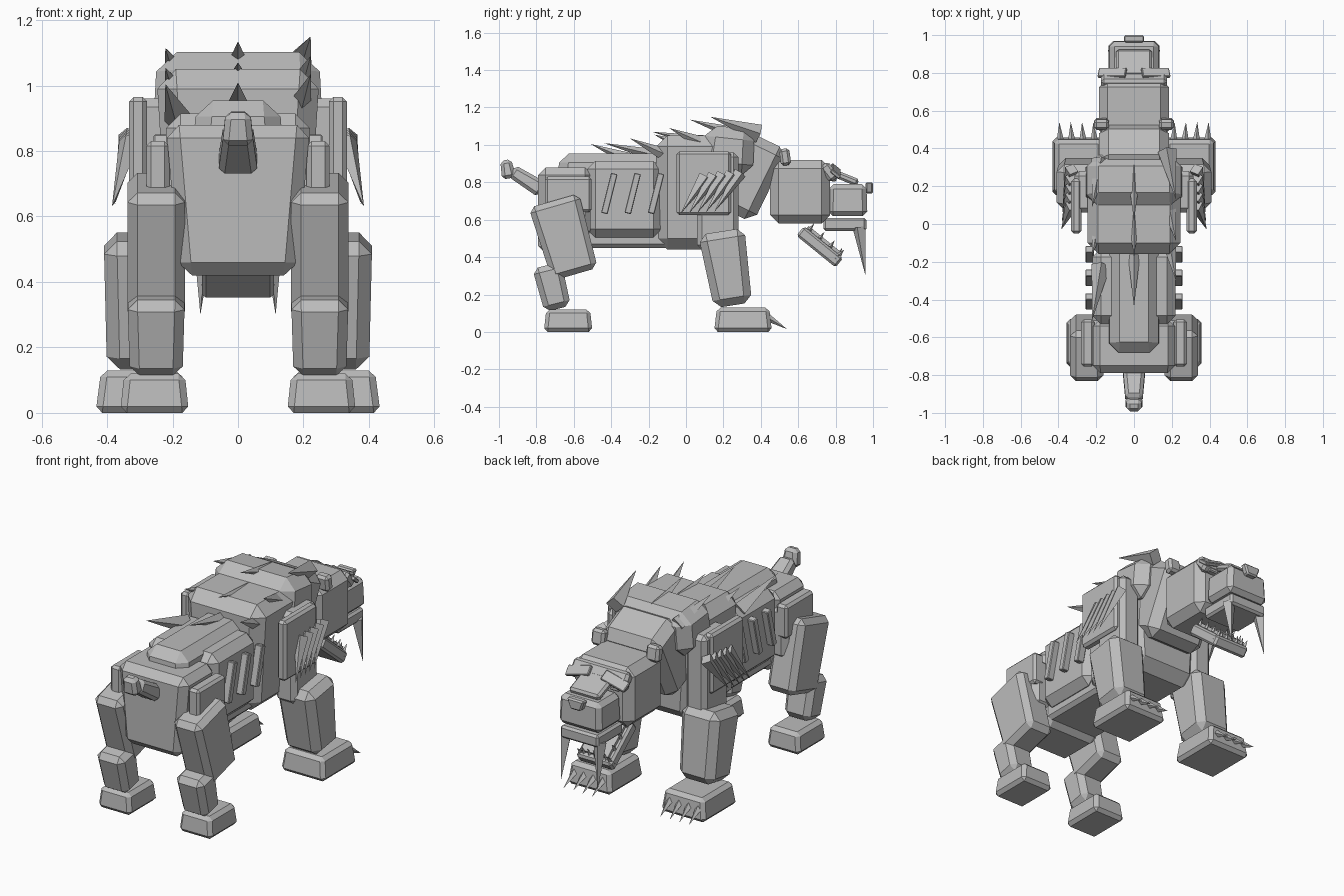
import bpy, bmesh, math
from mathutils import Vector, Matrix

grey = bpy.data.materials.new("stone_grey")
grey.diffuse_color = (0.5, 0.5, 0.5, 1)


def finish(name, bm):
    bmesh.ops.recalc_face_normals(bm, faces=bm.faces)
    mesh = bpy.data.meshes.new(name)
    bm.to_mesh(mesh)
    bm.free()
    mesh.materials.append(grey)
    ob = bpy.data.objects.new(name, mesh)
    bpy.context.collection.objects.link(ob)
    return ob


def block(name, loc, size, tilt=0, bevel=0.03, top=(1, 1), bottom=(1, 1), turn=0):
    """Chamfered box, optionally tapered, tilted about x and leaned about y."""
    bm = bmesh.new()
    bmesh.ops.create_cube(bm, size=1)
    for v in bm.verts:
        k = top if v.co.z > 0 else bottom
        v.co = Vector((v.co.x * size[0] * k[0], v.co.y * size[1] * k[1], v.co.z * size[2]))
    if bevel:
        bmesh.ops.bevel(bm, geom=bm.edges[:], offset=bevel, segments=1, affect='EDGES')
    m = Matrix.Rotation(math.radians(turn), 4, 'Y') @ Matrix.Rotation(math.radians(tilt), 4, 'X')
    bmesh.ops.transform(bm, matrix=Matrix.Translation(loc) @ m, verts=bm.verts)
    return finish(name, bm)


def spike(name, base, tip, radius, sides=4):
    """Pointed pyramid running from base to tip."""
    base, tip = Vector(base), Vector(tip)
    axis = tip - base
    bm = bmesh.new()
    bmesh.ops.create_cone(bm, cap_ends=True, segments=sides, radius1=radius, radius2=0,
                          depth=axis.length)
    m = Matrix.Translation((base + tip) / 2) @ axis.to_track_quat('Z', 'Y').to_matrix().to_4x4()
    bmesh.ops.transform(bm, matrix=m, verts=bm.verts)
    return finish(name, bm)


# Torso
block("rump", (0, -0.645, 0.65), (0.44, 0.29, 0.46), 0, 0.04, bottom=(0.82, 1))
block("waist", (0, -0.33, 0.71), (0.44, 0.40, 0.41), 0, 0.045)
block("belly", (0, -0.27, 0.50), (0.34, 0.72, 0.10), 0, 0.02)
block("loin_ridge", (0, -0.38, 0.87), (0.28, 0.62, 0.17), 0, 0.05, top=(0.9, 0.95))
block("chest", (0, 0.06, 0.745), (0.50, 0.44, 0.61), 0, 0.06, bottom=(0.85, 1))
block("withers", (0, 0.225, 0.97), (0.52, 0.29, 0.25), -6, 0.06, top=(0.95, 0.9))
block("neck", (0, 0.34, 0.83), (0.37, 0.25, 0.43), -26, 0.05)

# Tail
block("tail_root", (0, -0.85, 0.81), (0.12, 0.09, 0.19), 58, 0.018, top=(0.75, 0.8))
block("tail_tip", (0, -0.955, 0.87), (0.095, 0.075, 0.10), 10, 0.018, top=(0.8, 0.8))

# Head
block("skull", (0, 0.61, 0.75), (0.37, 0.32, 0.34), 0, 0.045)
block("brow", (0, 0.765, 0.855), (0.35, 0.06, 0.10), 38, 0.015)
block("snout_bridge", (0, 0.85, 0.825), (0.19, 0.15, 0.04), -22, 0.012)
block("muzzle", (0, 0.865, 0.705), (0.27, 0.21, 0.17), 0, 0.025, top=(0.95, 0.95))
block("upper_lip", (0, 0.85, 0.575), (0.24, 0.23, 0.07), 0, 0.012)
block("nose", (0, 0.98, 0.77), (0.11, 0.04, 0.06), 0, 0.008, bottom=(0.6, 1))
block("lower_jaw", (0, 0.715, 0.455), (0.22, 0.27, 0.065), -39, 0.012)
block("jaw_gums", (0, 0.735, 0.49), (0.17, 0.22, 0.02), -39, 0)
for i in range(5):
    x = -0.07 + 0.035 * i
    spike("lower_tooth", (x, 0.815, 0.41), (x, 0.835, 0.45), 0.012)

# Spine spikes down the middle and along both flanks of the back
for by, bz, ty, tz in [(0.30, 1.05, 0.02, 1.135), (0.12, 1.01, -0.18, 1.07),
                       (-0.10, 0.93, -0.44, 1.01)]:
    spike("spine_spike", (0, by, bz), (0, ty, tz), 0.04)
for x, by, bz, ty, tz in [(1, 0.39, 1.06, 0.13, 1.15), (1, 0.15, 0.98, -0.09, 1.09),
                          (1, -0.03, 0.91, -0.30, 1.035), (-1, 0.34, 1.02, 0.09, 1.115),
                          (-1, 0.08, 0.96, -0.17, 1.055), (-1, -0.22, 0.89, -0.51, 1.005)]:
    spike("back_spike", (x * 0.175, by, bz), (x * 0.222, ty, tz), 0.05)

# Paired parts
for side, s in (("right", 1), ("left", -1)):
    def pair(name, loc, *args, **kw):
        return block(side + "_" + name, (s * loc[0], loc[1], loc[2]), *args, **kw)

    def pair_spike(name, base, tip, radius):
        spike(side + "_" + name, (s * base[0], *base[1:]), (s * tip[0], *tip[1:]), radius)

    # Face
    pair("ear", (0.172, 0.53, 0.935), (0.08, 0.055, 0.09), 8, bevel=0.014)
    pair("brow_flap", (0.115, 0.80, 0.86), (0.15, 0.02, 0.06), 50, bevel=0.004, turn=s * 14)
    pair("eye", (0.11, 0.79, 0.82), (0.06, 0.03, 0.03), bevel=0.006)
    pair_spike("fang", (0.105, 0.925, 0.56), (0.115, 0.96, 0.30), 0.036)
    pair_spike("jaw_tusk", (0.09, 0.80, 0.39), (0.095, 0.845, 0.44), 0.022)
    for i in range(3):
        y, z = 0.66 + 0.055 * i, 0.545 - 0.045 * i
        pair_spike("side_tooth", (0.09, y, z), (0.09, y + 0.025, z + 0.035), 0.012)

    # Front leg
    pair("upper_arm", (0.25, 0.17, 0.70), (0.13, 0.22, 0.52), bevel=0.025)
    pair("shoulder_plate", (0.305, 0.095, 0.795), (0.055, 0.29, 0.34), bevel=0.014)
    pair("forearm", (0.29, 0.22, 0.34), (0.24, 0.25, 0.40), 9, bevel=0.04, bottom=(0.92, 0.82))
    pair("front_paw", (0.295, 0.305, 0.065), (0.28, 0.31, 0.13), bevel=0.02, top=(0.88, 0.9))
    for x in (0.21, 0.27, 0.33, 0.39):
        pair_spike("claw", (x, 0.44, 0.075), (x + 0.005, 0.54, 0.015), 0.02)

    # Shoulder fur tufts swept back and outward
    for i in range(5):
        t = i / 4
        pair_spike("fur_tuft", (0.33, 0.10 + 0.19 * t, 0.83 + 0.02 * t),
                   (0.385 - 0.01 * t, -0.03 + 0.18 * t, 0.63 + 0.01 * t), 0.036)

    # Flank ribs
    for y in (-0.41, -0.285, -0.16):
        pair("rib", (0.235, y, 0.74), (0.045, 0.036, 0.22), -14, bevel=0.004)

    # Hind leg
    pair("hip_plate", (0.245, -0.63, 0.735), (0.07, 0.25, 0.19), bevel=0.014)
    pair("hip", (0.20, -0.62, 0.66), (0.14, 0.22, 0.30), bevel=0.03)
    pair("thigh", (0.25, -0.65, 0.505), (0.175, 0.28, 0.41), 16, bevel=0.03, bottom=(1, 0.9))
    pair("shin", (0.25, -0.715, 0.24), (0.175, 0.16, 0.24), 14, bevel=0.03, bottom=(0.92, 0.9))
    pair("hind_paw", (0.255, -0.63, 0.06), (0.21, 0.26, 0.12), bevel=0.02, top=(0.88, 0.9))
